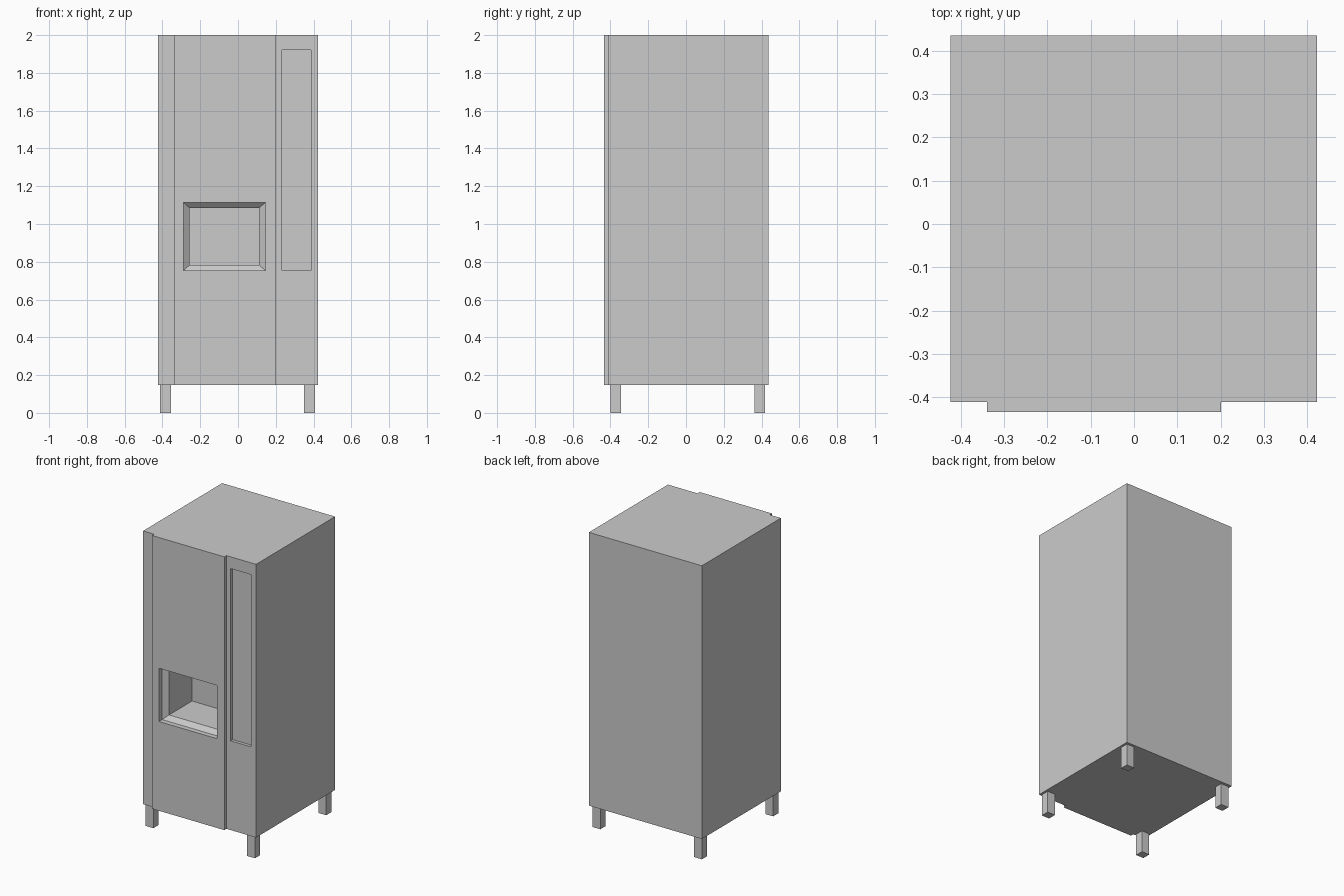
import bpy
import bmesh

if "Cube" in bpy.data.objects:
    bpy.data.objects.remove(bpy.data.objects["Cube"])


def new_object(name, bm):
    bmesh.ops.recalc_face_normals(bm, faces=bm.faces)
    mesh = bpy.data.meshes.new(name)
    bm.to_mesh(mesh)
    bm.free()
    obj = bpy.data.objects.new(name, mesh)
    bpy.context.collection.objects.link(obj)
    return obj


def loft(name, rings):
    """Closed solid through a list of equally sized point rings."""
    bm = bmesh.new()
    loops = [[bm.verts.new(p) for p in ring] for ring in rings]
    n = len(loops[0])
    for a, b in zip(loops, loops[1:]):
        for i in range(n):
            j = (i + 1) % n
            bm.faces.new((a[i], a[j], b[j], b[i]))
    bm.faces.new(loops[0])
    bm.faces.new(loops[-1])
    return new_object(name, bm)


def front_rect(x0, x1, z0, z1, y):
    return [(x0, y, z0), (x1, y, z0), (x1, y, z1), (x0, y, z1)]


def box(name, x0, x1, y0, y1, z0, z1):
    return loft(name, [front_rect(x0, x1, z0, z1, y) for y in (y0, y1)])


def cut(target, cutter):
    mod = target.modifiers.new("cut", 'BOOLEAN')
    mod.operation = 'DIFFERENCE'
    mod.solver = 'EXACT'
    mod.object = cutter
    bpy.context.view_layer.objects.active = target
    bpy.ops.object.modifier_apply(modifier=mod.name)
    bpy.data.objects.remove(cutter, do_unlink=True)


# Cabinet: plan outline with the raised door panel, extruded upward
outline = [(-0.424, 0.436), (-0.424, -0.411), (-0.34, -0.411), (-0.34, -0.434),
           (0.201, -0.434), (0.201, -0.411), (0.423, -0.411), (0.423, 0.436)]
cabinet = loft("cabinet", [[(x, y, z) for x, y in outline] for z in (0.148, 2.0)])

# Dispensing bay: straight mouth, sloped lip, deep compartment
outer = (-0.289, 0.146, 0.753, 1.114)
inner = (-0.256, 0.111, 0.783, 1.085)
bay = loft("bay_cutter", [front_rect(*outer, -0.6), front_rect(*outer, -0.40),
                          front_rect(*inner, -0.373), front_rect(*inner, -0.126)])
cut(cabinet, bay)

# Shallow control panel recess
cut(cabinet, box("control_cutter", 0.233, 0.386, -0.6, -0.39, 0.753, 1.92))

# Four square legs
for side, x in (("left", -0.383), ("right", 0.379)):
    for end, y in (("front", -0.373), ("back", 0.390)):
        box(f"{end}_{side}_leg", x - 0.029, x + 0.029, y - 0.028, y + 0.028, 0, 0.15)
